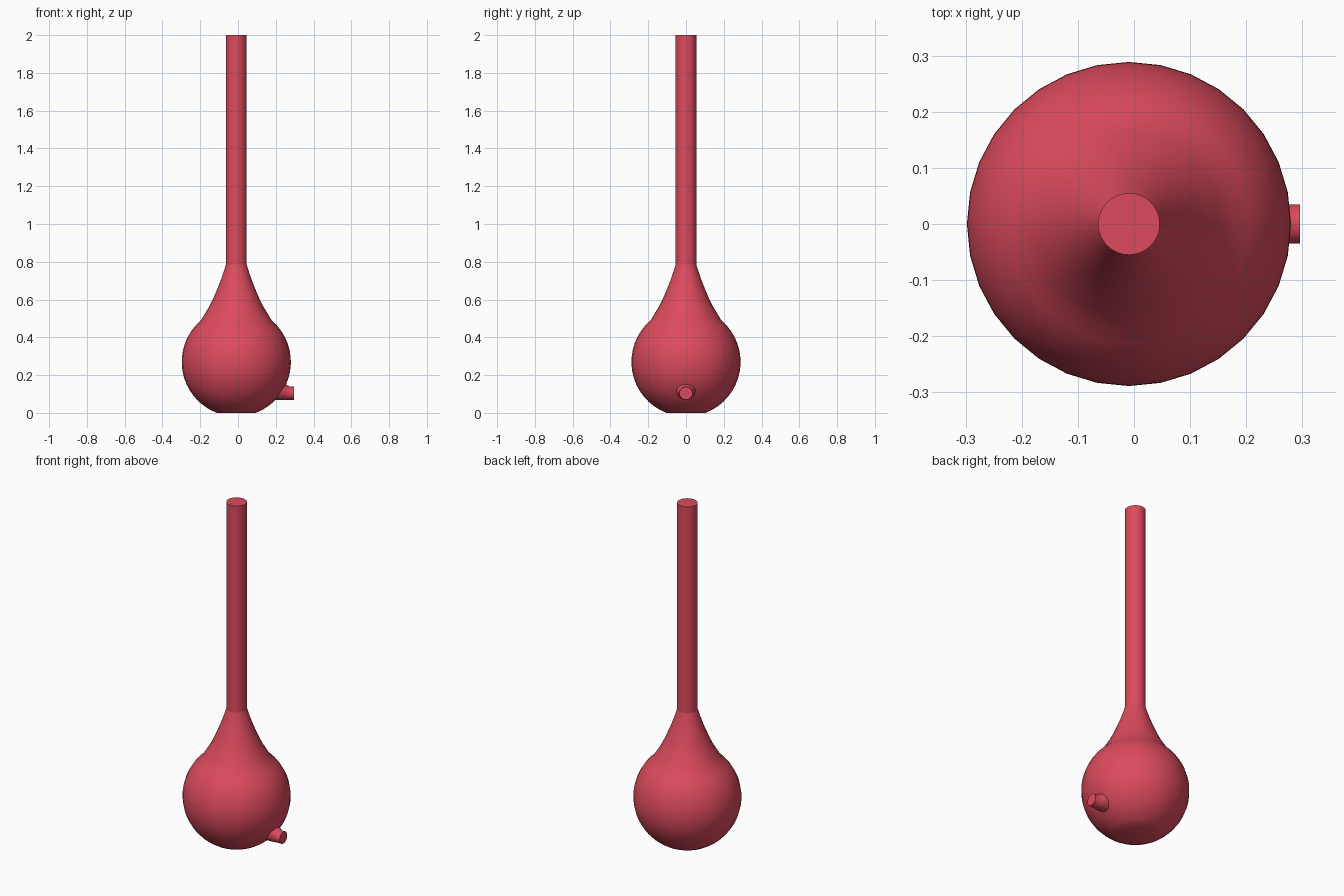
import bpy, bmesh, math

if "Cube" in bpy.data.objects:
    bpy.data.objects.remove(bpy.data.objects["Cube"])

CX = -0.009           # flask axis
SEG = 32
R, CZ = 0.289, 0.27   # bulb radius and centre height

red = bpy.data.materials.new("red_glass")
red.diffuse_color = (0.72, 0.07, 0.11, 1)
red.use_nodes = True
red.node_tree.nodes["Principled BSDF"].inputs["Base Color"].default_value = red.diffuse_color


def loft(name, rings, angle):
    """Skin a list of vertex rings and cap both ends."""
    bm = bmesh.new()
    loops = [[bm.verts.new(p) for p in ring] for ring in rings]
    for a, b in zip(loops, loops[1:]):
        n = len(a)
        for i in range(n):
            j = (i + 1) % n
            bm.faces.new((a[i], a[j], b[j], b[i]))
    bm.faces.new(loops[0])
    bm.faces.new(loops[-1])
    bmesh.ops.recalc_face_normals(bm, faces=bm.faces)
    mesh = bpy.data.meshes.new(name)
    bm.to_mesh(mesh)
    bm.free()
    mesh.materials.append(red)
    ob = bpy.data.objects.new(name, mesh)
    bpy.context.collection.objects.link(ob)
    bpy.ops.object.select_all(action='DESELECT')
    ob.select_set(True)
    bpy.context.view_layer.objects.active = ob
    bpy.ops.object.shade_smooth_by_angle(angle=math.radians(angle))
    return ob


def ring_z(r, z):
    return [(CX + r * math.cos(2 * math.pi * i / SEG),
             r * math.sin(2 * math.pi * i / SEG), z) for i in range(SEG)]


def ring_x(x, cz, r, n=20):
    return [(x, r * math.cos(2 * math.pi * i / n),
             cz + r * math.sin(2 * math.pi * i / n)) for i in range(n)]


# Bulb with flat foot, flowing into the concave shoulder
a0, a1 = -math.asin(CZ / R), math.asin(0.22 / R)
STEPS = 16
profile = []
for i in range(STEPS + 1):
    a = a0 + (a1 - a0) * i / STEPS
    profile.append((R * math.cos(a), CZ + R * math.sin(a)))
profile += [(0.163, 0.53), (0.142, 0.565), (0.122, 0.605), (0.103, 0.65),
            (0.085, 0.695), (0.069, 0.74), (0.055, 0.785)]
loft("bulb", [ring_z(r, z) for r, z in profile], 30)

# Long straight neck
loft("neck", [ring_z(0.055, 0.78), ring_z(0.055, 2.0)], 30)

# Small side spout flaring into the bulb
loft("spout", [ring_x(0.17, 0.12, 0.052), ring_x(0.235, 0.118, 0.050),
               ring_x(0.252, 0.110, 0.042), ring_x(0.274, 0.104, 0.035),
               ring_x(0.296, 0.104, 0.035)], 40)
